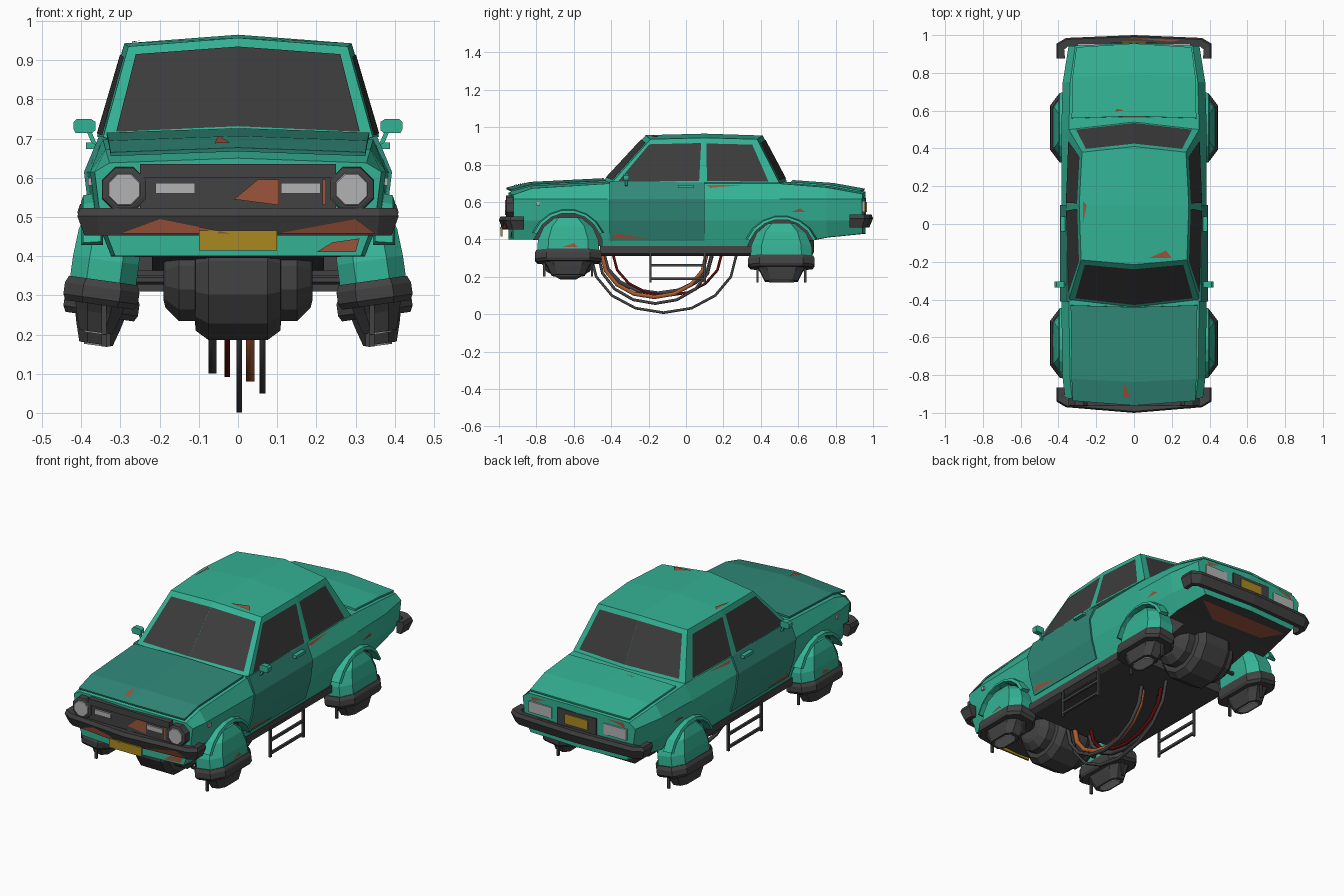
import bpy, bmesh, math
from mathutils import Vector, Matrix

if "Cube" in bpy.data.objects:
    bpy.data.objects.remove(bpy.data.objects["Cube"])

def mat(name, r, g, b):
    m = bpy.data.materials.new(name)
    m.diffuse_color = (r, g, b, 1)
    m.use_nodes = True
    m.node_tree.nodes["Principled BSDF"].inputs["Base Color"].default_value = m.diffuse_color
    return m

GREEN = mat("green_paint", .034, .45, .30)
DULL = mat("dull_green_paint", .03, .25, .19)
DARK = mat("dark_metal", .055, .055, .055)
GLASS = mat("dark_glass", .045, .045, .045)
RUST = mat("rust", .34, .09, .045)
LIGHT = mat("lamp_grey", .45, .45, .45)
YELLOW = mat("plate_yellow", .4, .25, .015)
ORANGE = mat("orange_cable", .42, .11, .03)
RED = mat("red_cable", .11, .003, .003)

def mesh(name, verts, faces, m, mirror=False):
    me = bpy.data.meshes.new(name)
    me.from_pydata([tuple(v) for v in verts], [], faces)
    bm = bmesh.new()
    bm.from_mesh(me)
    bmesh.ops.recalc_face_normals(bm, faces=bm.faces)
    bm.to_mesh(me)
    bm.free()
    me.materials.append(m)
    ob = bpy.data.objects.new(name, me)
    bpy.context.collection.objects.link(ob)
    if mirror:
        md = ob.modifiers.new("mirror", 'MIRROR')
        md.use_clip = True
        md.merge_threshold = .0005
    return ob

def loft(name, rings, m, closed=True, mirror=False):
    n = len(rings[0])
    verts = [v for r in rings for v in r]
    faces = [(i*n+k, i*n+(k+1) % n, (i+1)*n+(k+1) % n, (i+1)*n+k)
             for i in range(len(rings)-1) for k in range(n if closed else n-1)]
    faces += [tuple(range(n)), tuple(range(len(verts)-n, len(verts)))]
    return mesh(name, verts, faces, m, mirror)

def box(name, x0, x1, y0, y1, z0, z1, m, mirror=False):
    return loft(name, [[(x0, y0, z), (x1, y0, z), (x1, y1, z), (x0, y1, z)] for z in (z0, z1)], m, mirror=mirror)

def drum(name, y, z, profile, n, m, axis='X', x=0, mirror=False):
    """Turned shape: profile is (position along axis, radius)."""
    rings = []
    for p, r in profile:
        a = [math.tau*(k+.5)/n for k in range(n)]
        rings.append([(x+p, y+r*math.cos(t), z+r*math.sin(t)) if axis == 'X' else
                      (x+r*math.cos(t), y+p, z+r*math.sin(t)) for t in a])
    return loft(name, rings, m, mirror=mirror)

def pane(name, a, b, c, d, u0, u1, v0, v1, m=GLASS, off=.003):
    """Mirrored window lying just outside the quad a b c d."""
    a, b, c, d = map(Vector, (a, b, c, d))
    nrm = (b-a).cross(d-a).normalized()*off
    at = lambda u, v: a.lerp(b, u).lerp(d.lerp(c, u), v) + nrm
    return mesh(name, [at(u0, v0), at(u1, v0), at(u1, v1), at(u0, v1)], [(0, 1, 2, 3)], m, True)

# tag, y, arch centre z, pod z, drum scale
WHEELS = (("front", -.63, .36, .33, 1), ("rear", .51, .325, .30, 1.1))

# Lower body: half cross-sections along the length, mirrored
rings = []
for y, zb, zt, w, bow in ((-.92, .40, .65, .95, -.03), (-.82, .40, .685, .98, -.02), (-.42, .36, .71, 1, 0),
                          (.5, .36, .71, 1, 0), (.75, .41, .69, .98, .01), (.94, .43, .655, .9, .02)):
    sec = [(0, zb), (.33*w, zb), (.37*w, .50), (.385*w, .615), (.345*w, zt-.012), (0, zt)]
    rings.append([(x, y + bow*(1-x/.38), z) for x, z in sec])
body = loft("body_shell", rings, GREEN, closed=False, mirror=True)
body.data.materials.append(DARK)
for f in body.data.polygons:
    if f.normal.z < -.6:
        f.material_index = 1

# Wheel arch openings and flared lips
for tag, y, z, *_ in WHEELS:
    cut = drum(tag + "_arch_cutter", y, z, [(.22, .185), (.5, .185)], 14, DARK, mirror=True)
    cut.hide_render = cut.hide_viewport = True
    b = body.modifiers.new("arch", 'BOOLEAN')
    b.operation, b.object, b.solver = 'DIFFERENCE', cut, 'EXACT'
    arc = []
    for k in range(8):
        t = math.radians(22 + 136*k/7)
        arc.append([(x, y + r*math.cos(t), z + r*math.sin(t))
                    for x, r in ((.345, .182), (.40, .182), (.395, .198), (.35, .206))])
    loft(tag + "_arch_lip", arc, GREEN, mirror=True)

# Cabin with crowned roof
low = [(0, -.44, .715), (.345, -.40, .70), (.36, .10, .705), (.345, .50, .70), (0, .54, .71)]
top = [(0, -.215, .957), (.28, -.19, .935), (.29, .10, .943), (.275, .38, .935), (0, .41, .955)]
mesh("cabin", low + top + [(0, .10, .965)],
     [(i, i+1, i+6, i+5) for i in range(4)] + [(5, 6, 7, 10), (10, 7, 8, 9)], GREEN, True)
quad = lambda i: (low[i], low[i+1], top[i+1], top[i])
pane("windshield", *quad(0), 0, .91, .06, .9)
pane("front_side_window", *quad(1), .06, .94, .03, .88)
pane("rear_side_window", *quad(2), .03, .86, .03, .87)
pane("rear_window", *quad(3), .1, 1, .06, .9)

# Hood and trunk lids standing slightly proud
def lid(name, rows, m):
    v = [p for y, w, z, e, bow in rows for p in ((0, y+bow, z), (w, y, z-e))]
    ob = mesh(name, v, [(2*i, 2*i+1, 2*i+3, 2*i+2) for i in range(len(rows)-1)], m, True)
    s = ob.modifiers.new("thickness", 'SOLIDIFY')
    s.thickness, s.offset = .01, 0
lid("hood", ((-.935, .325, .672, .012, -.025), (-.82, .33, .702, .012, -.015), (-.43, .335, .722, .012, -.01)), DULL)
lid("trunk_lid", ((.56, .33, .712, .01, .01), (.78, .325, .696, .01, .01), (.935, .305, .666, .01, .02)), GREEN)

# Doors, handles, mirrors, side markers
sec = ((.346, .39), (.379, .50), (.393, .615), (.354, .708), (.33, .70), (.325, .40))
loft("door", [[(x, y, z) for x, z in sec] for y in (-.41, .10)], DULL, mirror=True)
box("door_handle", .365, .388, -.04, .04, .674, .69, GREEN, True)
loft("mirror_head", [[(.392+s*.028, y, .732+q*.018) for s, q in
     ((-1, -.6), (-.7, -1), (.8, -1), (1, -.4), (1, .5), (.7, 1), (-.6, 1), (-1, .6))]
     for y in (-.335, -.305)], GREEN, mirror=True)
loft("mirror_stalk", [[(x+a, -.32+b, z) for a, b in ((-.006, -.006), (.006, -.006), (.006, .006), (-.006, .006))]
     for x, z in ((.352, .68), (.368, .69), (.382, .722))], GREEN, mirror=True)
box("side_marker", .36, .383, -.80, -.78, .58, .60, LIGHT, True)

# Front face: grille, lamps, plate
box("grille_panel", -.25, .25, -.954, -.92, .52, .635, DARK)
box("grille_upper_bar", -.25, .25, -.962, -.95, .60, .635, DARK)
box("grille_lamp", .11, .21, -.964, -.95, .56, .586, LIGHT, True)
drum("headlight_housing", -.93, .57, [(-.033, .05), (-.03, .06), (.03, .063)], 8, DARK, 'Y', .29, True)
drum("headlight_lens", -.93, .57, [(-.037, .042), (-.03, .046)], 8, LIGHT, 'Y', .29, True)
box("front_plate", -.1, .1, -.992, -.982, .415, .465, YELLOW)

# Rear face: tail lamps, plate recess, plate
box("tail_lamp", .16, .30, .93, .956, .545, .605, LIGHT, True)
box("rear_plate_recess", -.12, .12, .94, .962, .53, .62, DARK)
box("rear_plate", -.07, .07, .95, .968, .545, .60, YELLOW)

# Wrapped bumpers
def bumper(name, path, sign, zc):
    prof = ((-.045, .03), (-.008, .036), (0, .015), (-.02, -.034), (-.045, -.034))
    nrm = ((0, 1), (.25, 1), (.9, .7), (1, 0))
    loft(name, [[(x + o*nx, sign*(y + o*ny), zc+h) for o, h in prof]
                for (x, y), (nx, ny) in zip(path, nrm)], DARK, mirror=True)
bumper("front_bumper", ((0, 1), (.36, .97), (.41, .94), (.41, .865)), -1, .487)
bumper("rear_bumper", ((0, 1), (.36, .985), (.41, .955), (.41, .875)), 1, .497)

# Hover pods: chamfered-rectangle lofts, tilted outward
def pod_part(name, y, z, levels, m):
    M = Matrix.Translation((.345, y, z)) @ Matrix.Rotation(math.radians(-8), 4, 'Y')
    rs = []
    for hx, hy, h in levels:
        c, d = hx*.5, hy*.35
        pts = [(hx, hy-d), (hx-c, hy), (c-hx, hy), (-hx, hy-d), (-hx, d-hy), (c-hx, -hy), (hx-c, -hy), (hx, d-hy)]
        rs.append([M @ Vector((a, b, h)) for a, b in pts])
    loft(name, rs, m, mirror=True)

for tag, y, _, z, s in WHEELS:
    pod_part(tag + "_pod_dome", y, z, ((.085, .165, 0), (.085, .162, .06), (.08, .132, .13), (.065, .075, .18)), GREEN)
    pod_part(tag + "_pod_rim", y, z, ((.088, .165, -.055), (.096, .178, -.04), (.096, .178, -.01), (.088, .17, .008)), DARK)
    pod_part(tag + "_pod_thruster", y, z, ((.064, .13, -.05), (.058, .112, -.075), (.043, .088, -.125)), DARK)
    pod_part(tag + "_pod_nozzle", y, z, ((.032, .07, -.12), (.03, .066, -.129)), LIGHT)
    for e in (-1, 1):
        box(tag + "_pod_peg", .335, .348, y+e*.128-.006, y+e*.128+.006, z-.13, z-.04, DARK, True)
    # Stepped drum and axle between the pods
    drum(tag + "_drum", y, .35*s-.005, [(p, r*s) for p, r in (
        (-.19, .06), (-.185, .08), (-.15, .115), (-.11, .115), (-.108, .14), (-.075, .165),
        (.075, .165), (.108, .14), (.11, .115), (.15, .115), (.185, .08), (.19, .06))], 12, DARK)
    drum(tag + "_axle", y, .34, [(-.33, .012), (.33, .012)], 6, DARK)

# Chassis floor and side ladders
loft("chassis_floor", [[(-w, -.46, z), (w, -.46, z), (w, .35, z), (-w, .35, z)]
     for w, z in ((.31, .31), (.335, .325), (.335, .365))], DARK)
for y in (-.19, .10):
    box("ladder_rail", .325, .337, y-.006, y+.006, .17, .34, DARK, True)
for z in (.19, .262, .33):
    box("ladder_rung", .325, .337, -.19, .10, z-.007, z+.007, DARK, True)

# Hanging cables
for name, x, y0, y1, zmin, r, m in (
        ("grey_cable_low", .003, -.51, .27, .008, .010, DARK), ("grey_cable_mid", .063, -.47, .14, .057, .011, DARK),
        ("orange_cable", .031, -.45, .11, .091, .015, ORANGE), ("red_cable", -.028, -.39, .19, .099, .010, RED),
        ("dark_cable", -.065, -.44, .14, .111, .015, DARK)):
    cu = bpy.data.curves.new(name, 'CURVE')
    cu.dimensions = '3D'
    cu.bevel_depth, cu.bevel_resolution = r, 0
    sp = cu.splines.new('POLY')
    sp.points.add(8)
    for k, p in enumerate(sp.points):
        t = math.pi*k/8
        p.co = (x, (y0+y1)/2 - (y1-y0)/2*math.cos(t), .32-(.32-zmin)*math.sin(t), 1)
        p.tilt = math.pi/4
    cu.materials.append(m)
    bpy.context.collection.objects.link(bpy.data.objects.new(name, cu))

# Rust patches projected onto the finished surfaces
bpy.context.view_layer.update()
dg = bpy.context.evaluated_depsgraph_get()
VIEW = {'front': (-2, (0, 1, 0)), 'back': (2, (0, -1, 0)), 'right': (2, (-1, 0, 0)),
        'left': (-2, (1, 0, 0)), 'top': (2, (0, 0, -1)), 'under': (-2, (0, 0, 1))}
patches = [('front', (-.01, .545), (.05, .595), (.105, .595), (.105, .53)),
           ('front', (.215, .595), (.225, .595), (.225, .53), (.215, .53)),
           ('front', (-.3, .458), (-.2, .495), (-.1, .475), (-.02, .458)),
           ('front', (.1, .458), (.3, .495), (.35, .458)),
           ('front', (.2, .41), (.3, .41), (.31, .445), (.24, .435)),
           ('top', (-.06, -.92), (-.02, -.92), (-.05, -.84)), ('top', (-.12, .565), (.1, .565), (-.09, .61)),
           ('top', (.08, -.18), (.2, -.18), (.17, -.14)), ('top', (-.27, 0), (-.25, .1), (-.27, .12)),
           ('top', (-.04, .985), (.25, .975), (.2, .965)),
           ('back', (.2, .635), (.29, .63), (.28, .61)), ('back', (-.28, .635), (-.18, .635), (-.29, .61)),
           ('under', (-.28, .90), (.28, .90), (.12, .79), (-.2, .80)), ('under', (-.2, -.86), (.1, -.86), (0, -.83))]
for s in ('left', 'right'):
    patches += [(s, (.11, .69), (.3, .69), (.13, .675)), (s, (.56, .545), (.61, .565), (.64, .545)),
                (s, (-.66, .36), (-.58, .36), (-.6, .38)), (s, (-.40, .405), (-.2, .405), (-.37, .43))]
verts, faces = [], []
for side, *pts in patches:
    o, d = VIEW[side]
    ring = []
    for a, b in pts:
        org = (a, o, b) if side in ('front', 'back') else (o, a, b) if side in ('left', 'right') else (a, b, o)
        hit, loc, *_ = bpy.context.scene.ray_cast(dg, Vector(org), Vector(d))
        if hit:
            ring.append(loc - Vector(d)*.004)
    if len(ring) == len(pts):
        faces.append(tuple(range(len(verts), len(verts)+len(ring))))
        verts += ring
mesh("rust_patches", verts, faces, RUST)
